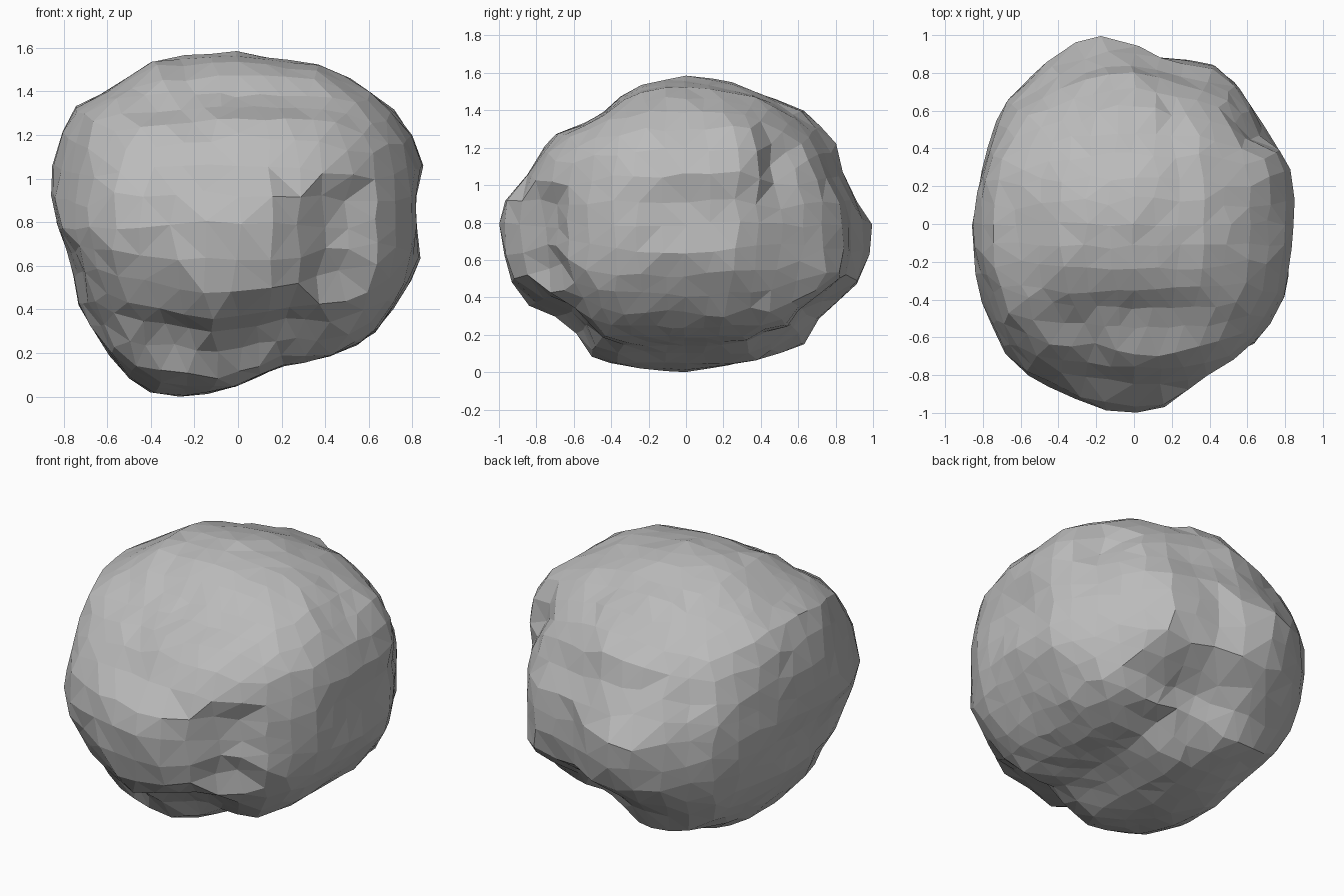
import bpy
import bmesh
from math import atan2, pi, tan
from mathutils import Vector, noise

default = bpy.data.objects.get("Cube")
if default:
    bpy.data.objects.remove(default, do_unlink=True)

CENTRE = Vector((0, 0, .8))

# Outlines of the boulder, in the plane of each pair of axes
front_outline = [(-.86, 1.05), (-.85, .88), (-.75, .62), (-.72, .42), (-.56, .17), (-.46, .06),
                 (-.33, 0), (-.17, .03), (0, .07), (.18, .16), (.4, .2), (.6, .28), (.7, .42),
                 (.83, .6), (.83, .72), (.79, .88), (.85, 1.07), (.79, 1.21), (.67, 1.36),
                 (.53, 1.45), (.36, 1.54), (.18, 1.55), (0, 1.59), (-.38, 1.56),
                 (-.54, 1.44), (-.72, 1.35), (-.8, 1.24)]
side_outline = [(-1, .88), (-.95, .58), (-.88, .4), (-.62, .25), (-.57, .13), (-.44, .06),
                (-.07, 0), (.12, .03), (.38, .08), (.64, .16), (.7, .29), (.91, .5), (1, .68),
                (.98, .86), (.84, .98), (.8, 1.22), (.67, 1.38), (.31, 1.53), (.15, 1.58),
                (0, 1.59), (-.28, 1.53), (-.38, 1.45), (-.46, 1.37), (-.71, 1.27), (-.86, 1.03)]
top_outline = [(0, -1), (-.18, -.97), (-.62, -.77), (-.76, -.57), (-.83, -.38), (-.86, -.07),
               (-.8, .28), (-.7, .62), (-.37, .92), (-.2, 1), (0, .94), (.16, .86), (.37, .86),
               (.51, .79), (.67, .52), (.82, .3), (.85, -.07), (.8, -.38), (.68, -.58),
               (.47, -.79), (.3, -.86), (.14, -.97)]

# Hollows: place on the surface, reach, depth (a negative depth swells)
hollows = [((.43, -.75, .62), .2, .08),    # upright notch at the front
           ((.46, -.75, .86), .2, .09),
           ((.64, .48, 1.14), .17, .09),   # notch on the side
           ((.36, .68, 1.18), .4, .07),    # slope behind that notch
           ((.75, .3, 1.23), .3, -.03),    # shoulder beside that notch
           ((-.3, -.62, .26), .24, .06),   # undercut at the front
           ((.15, -.62, .28), .36, .1),
           ((.41, -.73, .42), .35, .05),
           ((.2, .62, .28), .42, .12),     # fold low at the back
           ((-.38, .6, 1.18), .42, .07),   # ledge high at the back
           ((-.6, -.43, .55), .38, .06),   # slopes below and above the front ridge
           ((-.39, -.67, .45), .34, .06),
           ((-.67, -.47, 1.05), .35, .04),
           ((-.39, -.7, 1.2), .38, .05)]
hollows = [((Vector(place) - CENTRE).normalized(), reach, depth)
           for place, reach, depth in hollows]


def polar_outline(points, mid):
    """Turn an outline into a list of angle and point, sorted by angle."""
    vectors = [Vector((u, v - mid)) for u, v in points]
    return sorted((atan2(p.y, p.x), p) for p in vectors)


def distance(outline, u, v):
    """Distance from the middle to the outline along the direction u, v."""
    ray = Vector((u, v)).normalized()
    angle = atan2(v, u)
    after = next((i for i, item in enumerate(outline) if item[0] > angle), 0)
    a, b = outline[after - 1][1], outline[after][1]
    edge = b - a
    return a.cross(edge) / ray.cross(edge)


# Each outline with its two axes and the axis it is seen along
planes = [(polar_outline(front_outline, CENTRE.z), 0, 2, 1),
          (polar_outline(side_outline, CENTRE.z), 1, 2, 0),
          (polar_outline(top_outline, 0), 0, 1, 2)]


def boulder_point(d):
    """Surface point in direction d, blended from the three outlines."""
    total = weights = 0
    limit = 9
    for outline, u, v, depth in planes:
        spread = 1 - d[depth] ** 2
        if spread < .001:
            continue
        reach = distance(outline, d[u], d[v])
        weight = spread ** 2 / (d[depth] ** 2 + .02)
        total += reach * weight
        weights += weight
        limit = min(limit, reach / spread ** .5)
    corner = 27 * (d.x * d.y * d.z) ** 2
    radius = min(total / weights * (1.01 + .05 * corner), limit * 1.01)
    radius += .015 * noise.noise(d * 7)
    for place, reach, depth in hollows:
        near = (d - place).length / reach
        if near < 1:
            radius -= depth * (1 - near ** 2)
    return CENTRE + d * radius


# Boulder: a gridded cube rounded into a ball and pushed out to the outlines
bm = bmesh.new()
bmesh.ops.create_cube(bm, size=2)
bmesh.ops.subdivide_edges(bm, edges=bm.edges[:], cuts=9, use_grid_fill=True)
for vert in bm.verts:
    ball = Vector([tan(c * pi / 4) for c in vert.co])
    wobble = noise.noise_vector(ball * 5) * .05
    vert.co = boulder_point((ball.normalized() + wobble).normalized())

# Stand it on the ground
bottom = min(vert.co.z for vert in bm.verts)
bmesh.ops.translate(bm, verts=bm.verts[:], vec=(0, 0, -bottom))
bmesh.ops.triangulate(bm, faces=bm.faces[:], quad_method='SHORT_EDGE')
bmesh.ops.recalc_face_normals(bm, faces=bm.faces[:])

mesh = bpy.data.meshes.new("boulder")
bm.to_mesh(mesh)
bm.free()
boulder = bpy.data.objects.new("boulder", mesh)
bpy.context.collection.objects.link(boulder)

# Plain grey stone
stone = bpy.data.materials.new("grey stone")
stone.use_nodes = True
grey = (.5, .5, .5, 1)
stone.diffuse_color = grey
stone.node_tree.nodes["Principled BSDF"].inputs["Base Color"].default_value = grey
mesh.materials.append(stone)
